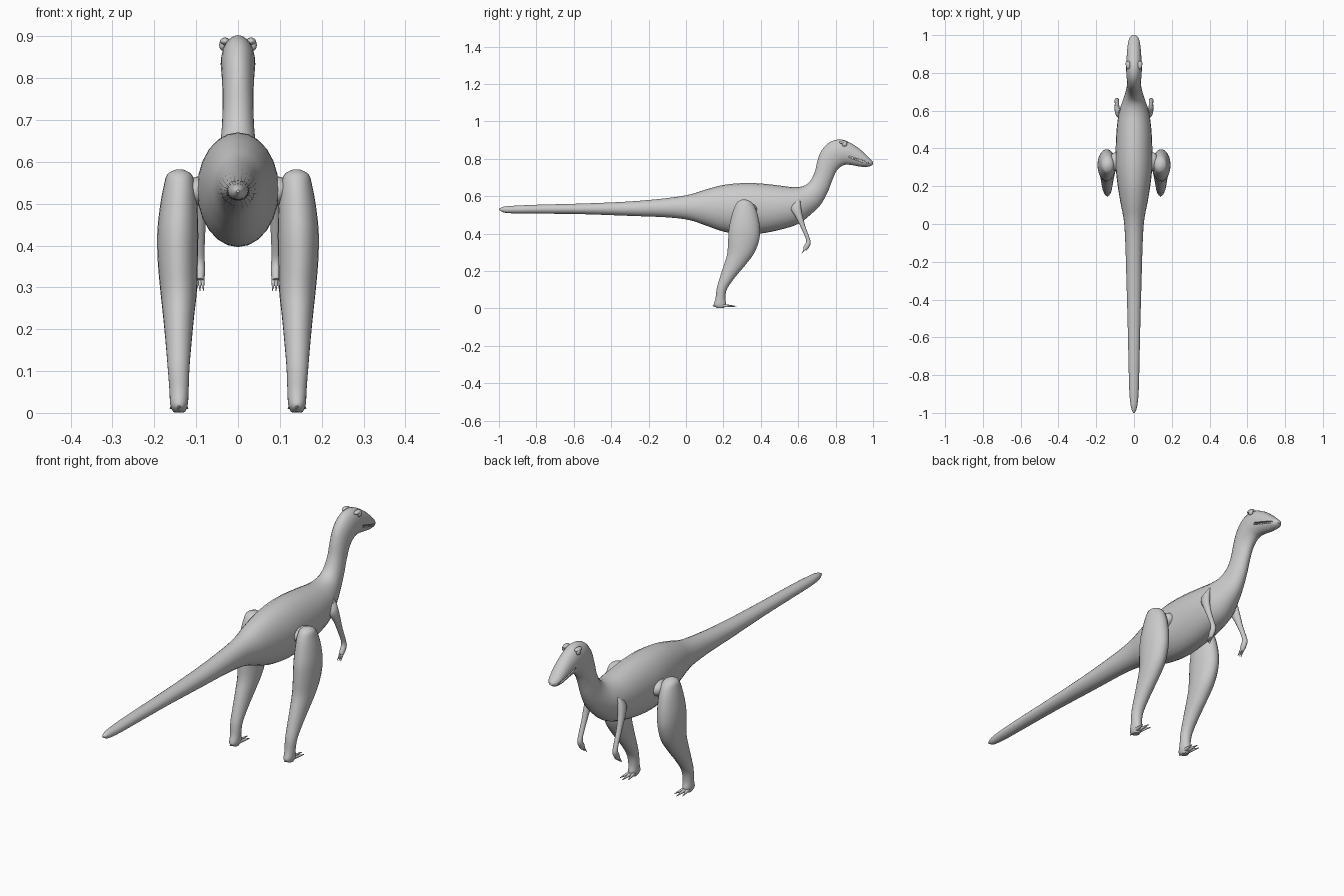
import bpy
import bmesh
import math
from mathutils import Matrix, Vector

if "Cube" in bpy.data.objects:
    bpy.data.objects.remove(bpy.data.objects["Cube"])

GREY = (0.6, 0.6, 0.6, 1)
skin = bpy.data.materials.new("grey skin")
skin.use_nodes = True
skin.diffuse_color = GREY
skin.node_tree.nodes["Principled BSDF"].inputs["Base Color"].default_value = GREY


def finish(bm, name, angle=50):
    """Turn a bmesh into a smooth, coloured object."""
    bmesh.ops.recalc_face_normals(bm, faces=bm.faces[:])
    mesh = bpy.data.meshes.new(name)
    bm.to_mesh(mesh)
    bm.free()
    mesh.materials.append(skin)
    obj = bpy.data.objects.new(name, mesh)
    bpy.context.collection.objects.link(obj)
    smooth(obj, angle)
    return obj


def smooth(obj, angle=50):
    bpy.ops.object.select_all(action="DESELECT")
    obj.select_set(True)
    bpy.context.view_layer.objects.active = obj
    bpy.ops.object.shade_smooth_by_angle(angle=math.radians(angle))


def spline(rows, steps):
    """Catmull-Rom interpolation through rows of numbers."""
    rows = [Vector(r) for r in rows]
    padded = [rows[0]] + rows + [rows[-1]]
    result = []
    for a, b, c, d in zip(padded, padded[1:], padded[2:], padded[3:]):
        for i in range(steps):
            t = i / steps
            result.append(b + (c - a) * (t / 2)
                          + (a * 2 - b * 5 + c * 4 - d) * (t * t / 2)
                          + (b * 3 - a - c * 3 + d) * (t ** 3 / 2))
    return result + [rows[-1]]


def loft(name, sections, side=1, steps=4, sides=24):
    """Oval rings; each section is upper y, z, lower y, z, half width, x."""
    bm = bmesh.new()
    rings = []
    for ya, za, yb, zb, w, x in spline(sections, steps):
        middle = Vector((x * side, (ya + yb) / 2, (za + zb) / 2))
        half = Vector((0, (ya - yb) / 2, (za - zb) / 2))
        ring = []
        for i in range(sides):
            a = math.tau * i / sides
            ring.append(bm.verts.new(middle + half * math.cos(a)
                                     + Vector((w * math.sin(a), 0, 0))))
        rings.append(ring)
    for r, s in zip(rings, rings[1:]):
        for i in range(sides):
            j = (i + 1) % sides
            bm.faces.new((r[i], r[j], s[j], s[i]))
    bm.faces.new(rings[0])
    bm.faces.new(rings[-1])
    return finish(bm, name)


def spikes(name, items, side=1):
    """Tapered spikes; each item is start, end, base radius."""
    bm = bmesh.new()
    for start, end, radius in items:
        a, b = Vector(start), Vector(end)
        a.x *= side
        b.x *= side
        turn = (b - a).to_track_quat("Z", "Y").to_matrix().to_4x4()
        bmesh.ops.create_cone(bm, cap_ends=True, segments=10, radius1=radius,
                              radius2=radius * 0.15, depth=(b - a).length,
                              matrix=Matrix.Translation((a + b) / 2) @ turn)
    return finish(bm, name)


def ball(name, place, size):
    bm = bmesh.new()
    bmesh.ops.create_uvsphere(bm, u_segments=20, v_segments=12, radius=1,
                              matrix=Matrix.Translation(place) @ Matrix.Diagonal((*size, 1)))
    return finish(bm, name)


# Tail, trunk, neck and head in one skin
trunk = [
    (-1, .533, -1, .527, .004), (-.97, .545, -.97, .512, .016),
    (-.9, .55, -.9, .508, .024), (-.78, .555, -.78, .507, .028),
    (-.55, .561, -.55, .504, .033), (-.3, .572, -.3, .495, .04),
    (-.1, .59, -.1, .487, .046), (.02, .609, .02, .472, .054),
    (.11, .637, .11, .442, .071), (.2, .66, .2, .411, .086),
    (.3, .67, .3, .397, .097), (.4, .668, .4, .401, .097),
    (.5, .657, .5, .42, .092), (.58, .648, .6, .452, .08),
    (.635, .657, .67, .505, .06), (.668, .687, .72, .555, .046),
    (.69, .735, .757, .62, .039), (.703, .79, .78, .68, .037),
    (.725, .845, .805, .735, .038), (.77, .89, .84, .765, .041),
    (.83, .903, .875, .768, .041), (.885, .882, .91, .762, .038),
    (.94, .843, .945, .757, .034), (.98, .805, .98, .759, .026),
    (1, .785, 1, .77, .01),
]
body = loft("body", [(*s, 0) for s in trunk])

# Mouth slits cut into both sides of the snout
mouth_back, mouth_front = Vector((0, .87, .812)), Vector((0, .982, .774))
slope = mouth_front - mouth_back
tilt = Matrix.Rotation(math.atan2(slope.z, slope.y), 4, "X")
bm = bmesh.new()
for side in (1, -1):
    centre = (mouth_back + mouth_front) / 2 + Vector((side * .042, 0, 0))
    bmesh.ops.create_cube(bm, size=1, matrix=Matrix.Translation(centre) @ tilt
                          @ Matrix.Diagonal((.04, slope.length, .01, 1)))
cutter = finish(bm, "mouth_cutter")
cutter.hide_render = True
cut = body.modifiers.new("mouth", "BOOLEAN")
cut.operation = "DIFFERENCE"
cut.object = cutter
bpy.context.view_layer.objects.active = body
bpy.ops.object.modifier_apply(modifier=cut.name)
bpy.data.objects.remove(cutter)
smooth(body)

leg = [
    (.32, .582, .3, .582, .008, .14), (.348, .57, .276, .57, .029, .14),
    (.37, .54, .258, .54, .038, .14), (.386, .49, .243, .49, .045, .142),
    (.395, .43, .23, .43, .049, .144), (.392, .37, .225, .36, .048, .144),
    (.367, .3, .22, .29, .044, .142), (.32, .235, .2, .225, .037, .142),
    (.265, .17, .181, .165, .031, .142), (.22, .105, .165, .11, .026, .142),
    (.21, .055, .158, .055, .023, .141), (.215, .022, .148, .018, .021, .141),
    (.2, .001, .165, .003, .014, .141),
]
arm = [
    (.61, .585, .555, .545, .012, .07), (.613, .555, .563, .525, .018, .08),
    (.622, .5, .588, .485, .015, .088), (.638, .44, .614, .433, .012, .09),
    (.66, .38, .639, .378, .011, .091), (.667, .35, .642, .355, .012, .091),
    (.657, .325, .633, .338, .012, .091), (.643, .309, .625, .322, .009, .091),
]

for side, word in ((1, "left"), (-1, "right")):
    # Leg, hip joint and clawed foot
    loft(word + "_leg", leg, side)
    ball(word + "_hip", (side * .095, .33, .53), (.035, .05, .035))
    toes = [((.141 + s * .008, .195, .016), (.141 + s * .021, .27 - abs(s) * .015, .011), .01)
            for s in (-1, 0, 1)]
    toes.append(((.141, .165, .014), (.141, .142, .014), .009))
    spikes(word + "_toes", toes, side)

    # Arm and fingers
    loft(word + "_arm", arm, side, sides=16)
    spikes(word + "_fingers", [((.091 + s * .005, .638, .32), (.091 + s * .009, .617, .292), .006)
                               for s in (-1, 0, 1)], side)

    # Eye with a brow ridge
    ball(word + "_eye", (side * .037, .848, .879), (.008, .014, .013))
    ball(word + "_brow", (side * .031, .842, .888), (.012, .022, .009))

    # Upper and lower teeth
    teeth = []
    for i in range(10):
        t = (i + .5) / 10
        p = mouth_back.lerp(mouth_front, t) + Vector((.034 - .013 * t, 0, 0))
        up = Vector((0, 0, .006 if i % 2 else -.006))
        teeth.append((p + up, p - up * .6, .003))
    spikes(word + "_teeth", teeth, side)
